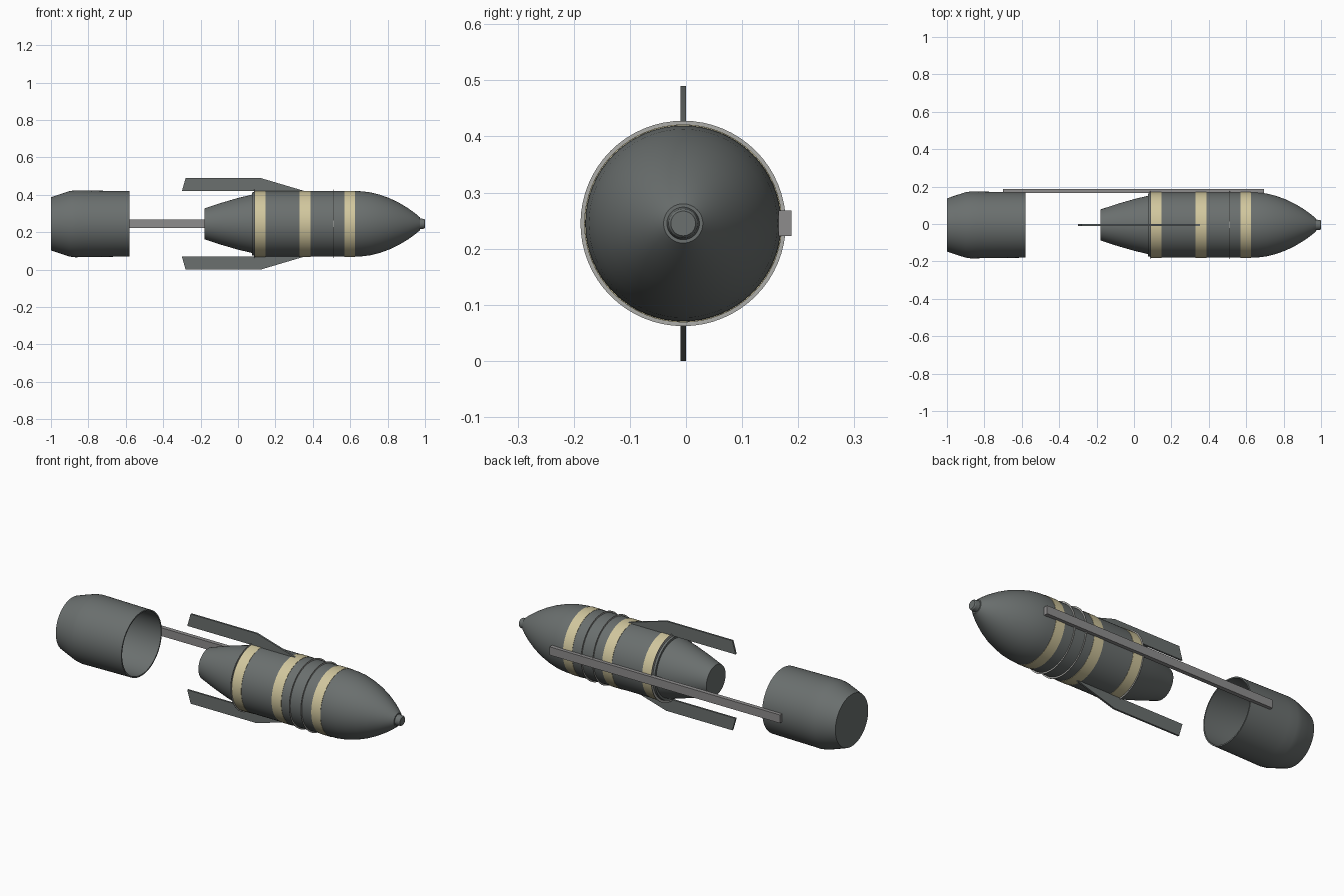
import bpy, bmesh, math

if "Cube" in bpy.data.objects:
    bpy.data.objects.remove(bpy.data.objects["Cube"])

CY, CZ = -0.005, 0.245   # long axis of the weapon
SEG = 64


def material(name, rgb):
    m = bpy.data.materials.new(name)
    m.diffuse_color = (*rgb, 1)
    m.use_nodes = True
    m.node_tree.nodes["Principled BSDF"].inputs["Base Color"].default_value = m.diffuse_color
    return m


GREY = material("body grey", (0.145, 0.16, 0.157))
YELLOW = material("band yellow", (0.64, 0.57, 0.34))
STEEL = material("rail steel", (0.27, 0.265, 0.265))
LIGHT = material("flange light grey", (0.42, 0.42, 0.40))


def finish(name, bm, mat, angle=30):
    bmesh.ops.remove_doubles(bm, verts=bm.verts, dist=1e-6)
    bmesh.ops.recalc_face_normals(bm, faces=bm.faces)
    me = bpy.data.meshes.new(name)
    bm.to_mesh(me)
    bm.free()
    me.materials.append(mat)
    ob = bpy.data.objects.new(name, me)
    bpy.context.collection.objects.link(ob)
    bpy.ops.object.select_all(action='DESELECT')
    ob.select_set(True)
    bpy.context.view_layer.objects.active = ob
    bpy.ops.object.shade_smooth_by_angle(angle=math.radians(angle))
    return ob


def lathe(name, profile, mat, closed=False):
    """Revolve (x, radius) points around the long axis."""
    bm = bmesh.new()
    rings = []
    for x, r in profile:
        rings.append([bm.verts.new((x, CY + r * math.cos(2 * math.pi * i / SEG),
                                    CZ + r * math.sin(2 * math.pi * i / SEG)))
                      for i in range(SEG)])
    pairs = list(zip(rings, rings[1:]))
    if closed:
        pairs.append((rings[-1], rings[0]))
    for a, b in pairs:
        for i in range(SEG):
            j = (i + 1) % SEG
            bm.faces.new((a[i], a[j], b[j], b[i]))
    if not closed:
        bm.faces.new(rings[0])
        bm.faces.new(rings[-1])
    return finish(name, bm, mat)


def prism(name, outline, y0, y1, mat):
    """Extrude an (x, z) outline from y0 to y1."""
    bm = bmesh.new()
    f = bm.faces.new([bm.verts.new((x, y0, z)) for x, z in outline])
    g = bmesh.ops.extrude_face_region(bm, geom=[f])
    for v in g["geom"]:
        if isinstance(v, bmesh.types.BMVert):
            v.co.y = y1
    return finish(name, bm, mat)


# Main body with tapered rear, ogive nose and blunt fuse tip
lathe("body", [(-0.178, 0.083), (-0.09, 0.112), (0.0, 0.138), (0.075, 0.156),
               (0.075, 0.168), (0.088, 0.170), (0.088, 0.175), (0.62, 0.175),
               (0.66, 0.174), (0.71, 0.168), (0.76, 0.155), (0.81, 0.137),
               (0.86, 0.113), (0.91, 0.083), (0.95, 0.054), (0.972, 0.035)], GREY)
lathe("fuse_tip", [(0.965, 0.024), (0.972, 0.029), (0.995, 0.026), (1.0, 0.022)], GREY)

# Painted bands
for i, (a, b) in enumerate([(0.090, 0.146), (0.33, 0.388), (0.57, 0.625)]):
    lathe(f"band_{i + 1}", [(a, 0.172), (a, 0.1765), (b, 0.1765), (b, 0.172)],
          YELLOW, closed=True)

# Paper-thin flanges around the body
for i, x in enumerate((0.086, 0.44, 0.51)):
    lathe(f"flange_{i + 1}", [(x, 0.170), (x, 0.183), (x + 0.002, 0.183),
                              (x + 0.002, 0.170)], LIGHT, closed=True)

# Hollow tail section
lathe("tail_section", [(-1.0, 0.142), (-0.95, 0.159), (-0.90, 0.175), (-0.87, 0.179),
                       (-0.82, 0.178), (-0.58, 0.175), (-0.58, 0.168),
                       (-0.86, 0.168), (-0.97, 0.135)], GREY)

# Upper and lower fins
for name, s in (("upper_fin", 1), ("lower_fin", -1)):
    pts = [(-0.30, 0.175), (-0.28, 0.245), (0.12, 0.245), (0.36, 0.174), (0.09, 0.172),
           (0.085, 0.175)]
    prism(name, [(x, CZ + s * h) for x, h in pts], CY - 0.005, CY + 0.005, GREY)

# Side rail joining tail and body
prism("side_rail", [(-0.70, 0.223), (0.695, 0.223), (0.695, 0.268), (-0.70, 0.268)],
      0.165, 0.188, STEEL)
